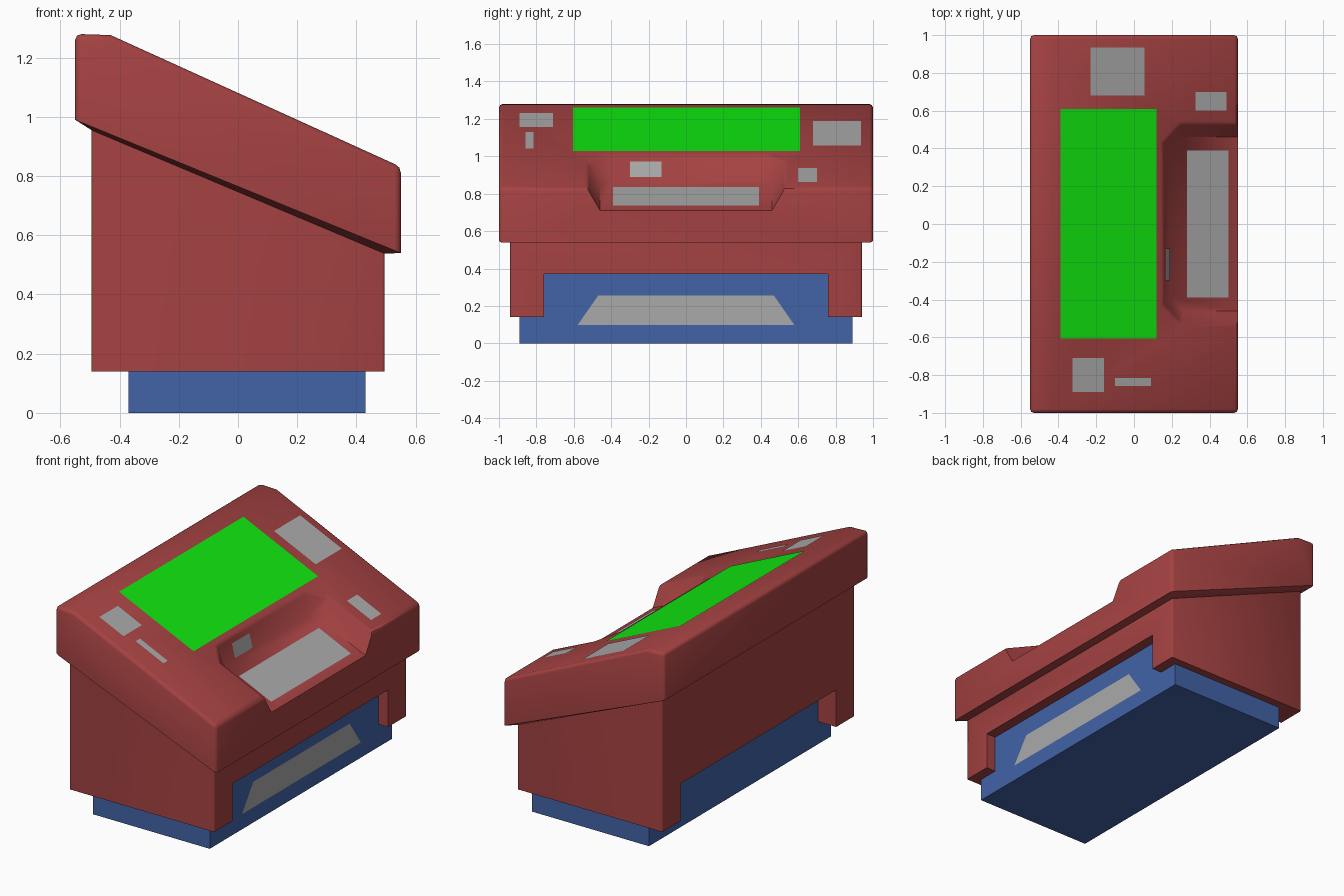
import bpy, bmesh
from itertools import product

if "Cube" in bpy.data.objects:
    bpy.data.objects.remove(bpy.data.objects["Cube"])


def material(name, rgb):
    m = bpy.data.materials.new(name)
    m.diffuse_color = (*rgb, 1)
    m.use_nodes = True
    m.node_tree.nodes["Principled BSDF"].inputs["Base Color"].default_value = m.diffuse_color
    return m


RED = material("red_shell", (0.375, 0.054, 0.054))
BLUE = material("blue_base", (0.054, 0.125, 0.386))
GREEN = material("green_screen", (0.005, 0.8, 0.005))
GREY = material("grey_panel", (0.4, 0.4, 0.4))


def finish(name, bm, mat):
    me = bpy.data.meshes.new(name)
    bm.to_mesh(me)
    bm.free()
    ob = bpy.data.objects.new(name, me)
    bpy.context.collection.objects.link(ob)
    me.materials.append(mat)
    return ob


def round_edges(bm, width, pick):
    edges = [e for e in bm.edges if pick(e)]
    bmesh.ops.bevel(bm, geom=edges, offset=width, segments=2, profile=0.5, affect='EDGES')


def hull(name, pts, mat, bevel=0, pick=None):
    """Convex solid around the points, with rounded picked edges."""
    bm = bmesh.new()
    for p in pts:
        bm.verts.new(p)
    bmesh.ops.convex_hull(bm, input=bm.verts[:])
    bmesh.ops.dissolve_limit(bm, angle_limit=0.01, verts=bm.verts[:], edges=bm.edges[:])
    bmesh.ops.recalc_face_normals(bm, faces=bm.faces[:])
    if bevel:
        round_edges(bm, bevel, pick)
    return finish(name, bm, mat)


def box(name, x, y, z, mat):
    return hull(name, product(x, y, z), mat)


def both(profile, y):
    return [(px, s * y, pz) for px, pz in profile for s in (-1, 1)]


def patch(name, pts, mat=GREY):
    bm = bmesh.new()
    bm.faces.new([bm.verts.new(p) for p in pts])
    return finish(name, bm, mat)


def activate(ob):
    bpy.ops.object.select_all(action='DESELECT')
    ob.select_set(True)
    bpy.context.view_layer.objects.active = ob


def cut(ob, cutter):
    mod = ob.modifiers.new("cut", 'BOOLEAN')
    mod.operation, mod.solver, mod.object = 'DIFFERENCE', 'EXACT', cutter
    activate(ob)
    bpy.ops.object.modifier_apply(modifier=mod.name)
    bpy.data.objects.remove(cutter)


def top(x):
    """Height of the sloping desk surface."""
    return 1.276 - 0.454 * (x + 0.43)


# Console: sloped head with a tapered underside
console = hull("console",
               both([(-0.55, 1.28), (-0.43, top(-0.43)), (0.55, top(0.55)), (-0.55, 0.99), (0.55, 0.54)], 1)
               + both([(-0.495, 0.955), (0.495, 0.538)], 0.94),
               RED, 0.02,
               lambda e: len(e.link_faces) == 2 and e.calc_face_angle() > 0.6
               and all(f.normal.z > -0.2 for f in e.link_faces))

# Tray recess: flared, corner-chamfered cut open to the right
DEPTH, RISE = 0.12, 1.3
low = [(0.19, 0.39), (0.26, 0.46), (0.70, 0.46)]
high = [(0.155, 0.43), (0.25, 0.53), (0.70, 0.53)]
pts = []
for (ax, ay), (bx, by) in zip(low, high):
    cx, cy = ax + (bx - ax) * RISE, ay + (by - ay) * RISE
    for s in (-1, 1):
        pts.append((ax, s * ay, top(ax) - DEPTH))
        pts.append((cx, s * cy, top(cx) - DEPTH + DEPTH * RISE))
cut(console, hull("recess_cutter", pts, RED))

# Soften the upper rim of the recess
bm = bmesh.new()
bm.from_mesh(console.data)
round_edges(bm, 0.015, lambda e: len(e.link_faces) == 2 and e.calc_face_angle() > 0.5
            and all(abs(v.co.z - top(v.co.x)) < 0.004 and abs(v.co.y) < 0.6
                    and 0.1 < v.co.x < 0.545 for v in e.verts))
bm.to_mesh(console.data)
bm.free()

# Cabinet body with a wide notch running through the bottom
body = hull("cabinet_body",
            both([(-0.495, 0.14), (0.495, 0.14), (0.495, 0.57), (-0.495, 0.985)], 0.94),
            RED, 0.008,
            lambda e: abs(e.verts[0].co.z - e.verts[1].co.z) > 0.3
            and abs(e.verts[0].co.x - e.verts[1].co.x) < 0.01)
cut(body, box("notch_cutter", (-0.7, 0.7), (-0.76, 0.76), (0, 0.37), RED))

for ob in (console, body):
    activate(ob)
    bpy.ops.object.shade_smooth_by_angle(angle=0.9)

# Base plinth and its raised core showing through the notch
plinth = box("base_plinth", (-0.37, 0.43), (-0.89, 0.89), (0, 0.14), BLUE)
core = box("base_core", (-0.37, 0.43), (-0.76, 0.76), (0.14, 0.37), BLUE)


# Flat panels lying on the desk slope
def slope_panel(name, x0, x1, y0, y1, mat=GREY, drop=0.0):
    return patch(name, [(x, y, top(x) - drop + 0.003)
                        for x, y in ((x0, y0), (x1, y0), (x1, y1), (x0, y1))], mat)


slope_panel("screen", -0.39, 0.12, -0.605, 0.61, GREEN)
slope_panel("large_panel", -0.23, 0.055, 0.68, 0.935)
slope_panel("small_panel", 0.325, 0.49, 0.60, 0.70)
slope_panel("square_panel", -0.325, -0.16, -0.89, -0.71)
slope_panel("strip_panel", -0.10, 0.09, -0.857, -0.815)
slope_panel("tray_panel", 0.28, 0.50, -0.39, 0.39, drop=DEPTH)


# Small panel on the back wall of the recess
def wall(t):
    x = 0.19 - 0.035 * t
    return x + 0.004, top(x) - DEPTH * (1 - t) + 0.001


(xa, za), (xb, zb) = wall(0.1), wall(0.72)
patch("recess_panel", [(xa, -0.30, za), (xa, -0.13, za), (xb, -0.13, zb), (xb, -0.30, zb)])

# Trapezoid panel on the right of the base
patch("base_panel", [(0.434, -0.58, 0.097), (0.434, 0.58, 0.097),
                     (0.434, 0.47, 0.255), (0.434, -0.47, 0.255)])
